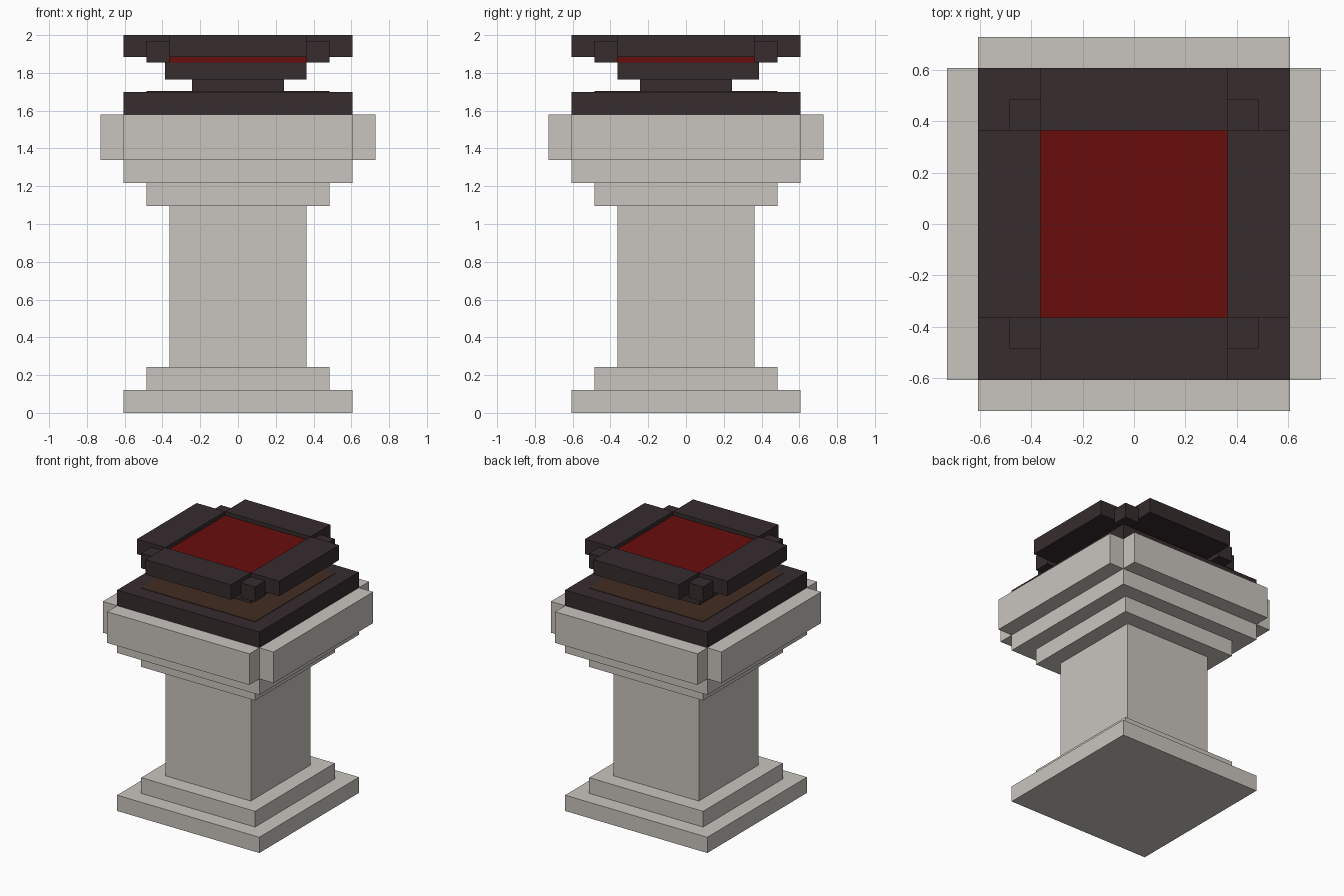
import bpy

if "Cube" in bpy.data.objects:
    bpy.data.objects.remove(bpy.data.objects["Cube"], do_unlink=True)


def material(name, rgb):
    m = bpy.data.materials.new(name)
    m.use_nodes = True
    m.diffuse_color = (*rgb, 1)
    m.node_tree.nodes["Principled BSDF"].inputs["Base Color"].default_value = (*rgb, 1)
    return m


stone = material("pale_stone", (0.584, 0.558, 0.520))
dark = material("dark_iron", (0.037, 0.025, 0.027))
red = material("deep_red", (0.138, 0.004, 0.0037))
brown = material("brown_inlay", (0.054, 0.026, 0.016))


def box(name, x, y, z, mat):
    """Flat-faced box from (min, max) pairs on each axis."""
    verts = [(a, b, c) for a in x for b in y for c in z]
    faces = [(0, 1, 3, 2), (4, 6, 7, 5), (0, 4, 5, 1),
             (2, 3, 7, 6), (0, 2, 6, 4), (1, 5, 7, 3)]
    mesh = bpy.data.meshes.new(name)
    mesh.from_pydata(verts, [], faces)
    mesh.materials.append(mat)
    ob = bpy.data.objects.new(name, mesh)
    bpy.context.collection.objects.link(ob)
    return ob


def tier(name, half, z0, z1, mat):
    return box(name, (-half, half), (-half, half), (z0, z1), mat)


def four_sides(name, inner, outer, half, z, mat):
    """One bar on each side, running along the edge."""
    along, plus, minus = (-half, half), (inner, outer), (-outer, -inner)
    box("front_" + name, along, minus, z, mat)
    box("back_" + name, along, plus, z, mat)
    box("left_" + name, plus, along, z, mat)
    box("right_" + name, minus, along, z, mat)


U = 2 / 16.5   # stepping module of the pedestal

# Stone pedestal
tier("base_plinth", 5 * U, 0, U, stone)
tier("base_step", 4 * U, U, 2 * U, stone)
tier("shaft", 3 * U, 2 * U, 1.095, stone)
tier("capital_step", 4 * U, 1.095, 1.217, stone)
tier("capital_block", 5 * U, 1.217, 1.58, stone)
four_sides("capital_panel", 5 * U, 6 * U, 5 * U, (1.34, 1.58), stone)

# Dark plate with inlay
tier("lower_plate", 5 * U, 1.58, 1.70, dark)
tier("plate_inlay", 4 * U, 1.70, 1.704, brown)

# Raised tray on a short neck
tier("neck", 2 * U, 1.704, 1.765, dark)
box("tray_slab", (-0.387, 3 * U), (-3 * U, 0.387), (1.765, 1.855), dark)
tier("red_cushion", 3 * U, 1.855, 1.97, red)
four_sides("rim_bar", 3 * U, 5 * U, 3 * U, (1.885, 2.0), dark)

# Corner posts of the rim
for sx, side in ((1, "left"), (-1, "right")):
    for sy, end in ((-1, "front"), (1, "back")):
        box(f"{end}_{side}_corner_post",
            sorted((sx * 3 * U, sx * 4 * U)), sorted((sy * 3 * U, sy * 4 * U)),
            (1.855, 1.97), dark)
